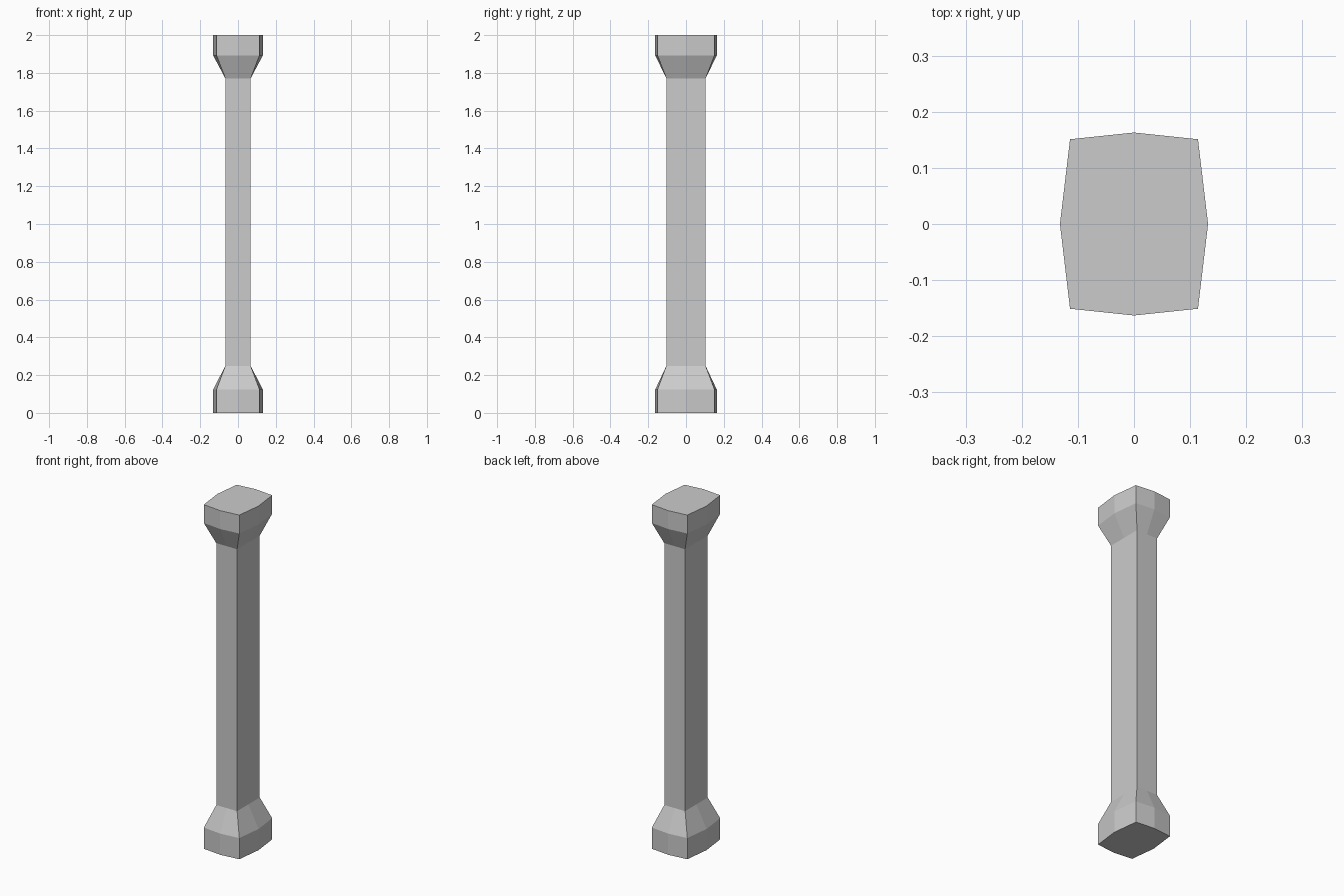
import bpy
import bmesh

cube = bpy.data.objects.get("Cube")
if cube:
    bpy.data.objects.remove(cube, do_unlink=True)

# Pale grey stone
stone = bpy.data.materials.new("pale_grey_stone")
stone.use_nodes = True
grey = (0.6, 0.6, 0.6, 1.0)
stone.diffuse_color = grey
stone.node_tree.nodes["Principled BSDF"].inputs["Base Color"].default_value = grey


def section(corner_x, corner_y, bulge_x=0.0, bulge_y=0.0):
    """Eight-point rectangle whose side midpoints may bulge outward."""
    mid_x, mid_y = corner_x + bulge_x, corner_y + bulge_y
    return [(mid_x, 0), (corner_x, corner_y), (0, mid_y), (-corner_x, corner_y),
            (-mid_x, 0), (-corner_x, -corner_y), (0, -mid_y), (corner_x, -corner_y)]


# Bulged block for the base and capital, plain rectangle for the shaft
block = section(0.114, 0.151, 0.018, 0.012)
shaft = section(0.067, 0.104)
levels = [(0.0, block), (0.123, block), (0.249, shaft),
          (1.771, shaft), (1.893, block), (2.0, block)]

# Loft the column through its levels and cap both ends
bm = bmesh.new()
rings = [[bm.verts.new((x, y, z)) for x, y in outline] for z, outline in levels]
for lower, upper in zip(rings, rings[1:]):
    for i in range(len(lower)):
        j = (i + 1) % len(lower)
        bm.faces.new((lower[i], lower[j], upper[j], upper[i]))
bm.faces.new(rings[0][::-1])
bm.faces.new(rings[-1])
bmesh.ops.recalc_face_normals(bm, faces=bm.faces[:])

mesh = bpy.data.meshes.new("column")
bm.to_mesh(mesh)
bm.free()
mesh.materials.append(stone)
column = bpy.data.objects.new("column", mesh)
bpy.context.collection.objects.link(column)
